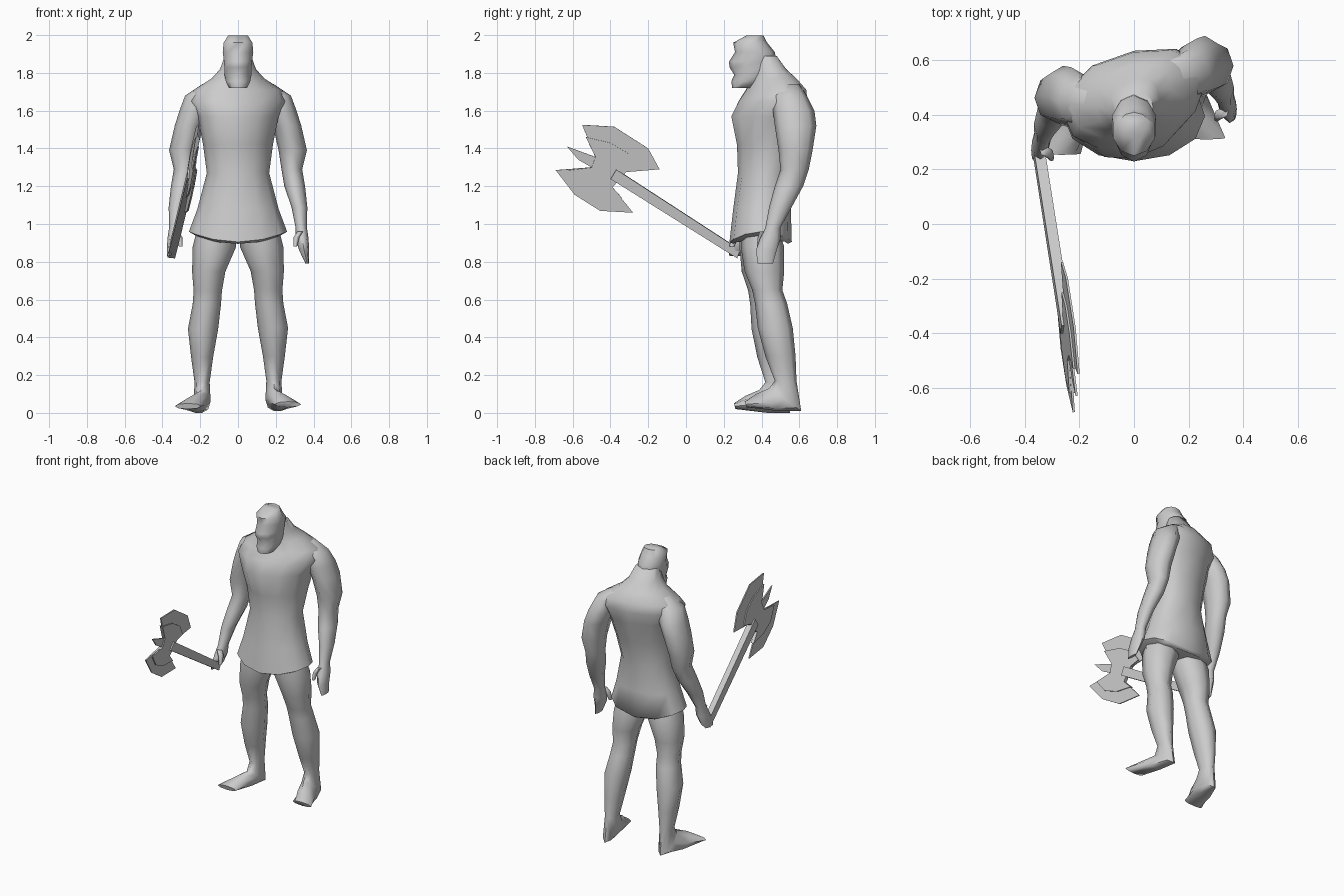
import bpy, bmesh, math
from mathutils import Vector

cube = bpy.data.objects.get("Cube")
if cube:
    bpy.data.objects.remove(cube)

mat = bpy.data.materials.new("plain grey")
mat.use_nodes = True
grey = (0.6, 0.6, 0.6, 1)
mat.diffuse_color = grey
mat.node_tree.nodes["Principled BSDF"].inputs["Base Color"].default_value = grey


def finish(name, bm, angle):
    bmesh.ops.recalc_face_normals(bm, faces=bm.faces)
    mesh = bpy.data.meshes.new(name)
    bm.to_mesh(mesh)
    bm.free()
    mesh.materials.append(mat)
    obj = bpy.data.objects.new(name, mesh)
    bpy.context.collection.objects.link(obj)
    bpy.ops.object.select_all(action='DESELECT')
    bpy.context.view_layer.objects.active = obj
    obj.select_set(True)
    bpy.ops.object.shade_smooth_by_angle(angle=math.radians(angle))
    return obj


def loft(name, rings, sides=8, warp=lambda p: p, back_power=1):
    """Skin oval rings: centre x, half width, front y, back y, front z, (back z).
    A back_power under 1 squares off the back half."""
    bm = bmesh.new()
    loops = []
    for x, rx, yf, yb, zf, *rest in rings:
        zb = rest[0] if rest else zf
        loop = []
        for i in range(sides):
            a = math.tau * i / sides
            t = (1 - math.cos(a)) / 2
            s = math.sin(a)
            if t > 0.5:
                s = math.copysign(abs(s) ** back_power, s) if abs(s) > 0.01 else 0
            p = Vector((x + rx * s, yf + (yb - yf) * t, zf + (zb - zf) * t))
            loop.append(bm.verts.new(warp(p)))
        loops.append(loop)
    for a, b in zip(loops, loops[1:]):
        for i in range(sides):
            j = (i + 1) % sides
            bm.faces.new((a[i], a[j], b[j], b[i]))
    bm.faces.new(loops[0])
    bm.faces.new(loops[-1])
    return finish(name, bm, 65)


# Torso and tunic: left shoulder drawn back, hem lifted at the sides
def twist(p):
    k = 0.2 * min(1, max(0, (p.z - 1.1) / 0.5))
    lift = 0.8 * p.x * p.x if p.z < 1 else 0
    return Vector((p.x, p.y + k * p.x, p.z + lift))


loft("torso_and_tunic", [
    (0, .21, .25, .54, .895),
    (0, .26, .23, .56, .905),
    (0, .215, .25, .555, 1.08),
    (0, .165, .275, .55, 1.27),
    (0, .185, .27, .58, 1.42),
    (0, .215, .24, .62, 1.57),
    (0, .26, .28, .635, 1.65),
    (0, .235, .32, .63, 1.71),
    (0, .14, .34, .585, 1.77),
    (0, .095, .34, .53, 1.82),
    (0, .07, .35, .48, 1.89)], 12, twist, 0.75)

# Head with brow, nose and jutting jaw
loft("head", [
    (0, .05, .245, .36, 1.72),
    (0, .068, .24, .42, 1.755),
    (0, .075, .255, .46, 1.79),
    (0, .076, .23, .47, 1.83),
    (0, .078, .228, .48, 1.86),
    (0, .085, .26, .47, 1.91),
    (0, .08, .25, .43, 1.96),
    (0, .055, .32, .41, 1.998)], 10)

leg = [
    (.115, .105, .29, .49, .96),
    (.125, .115, .29, .52, .88),
    (.155, .088, .31, .52, .75),
    (.16, .075, .35, .51, .65),
    (.165, .075, .365, .535, .58),
    (.185, .08, .38, .565, .45),
    (.19, .058, .42, .58, .30),
    (.19, .04, .47, .585, .17),
    (.19, .045, .44, .61, .13, .01),
    (.225, .06, .37, .49, .10, .01),
    (.265, .07, .31, .32, .06, .03)]
arm = [
    (.13, .06, .50, .60, 1.74),
    (.20, .08, .46, .64, 1.68),
    (.23, .08, .46, .68, 1.60),
    (.26, .075, .47, .69, 1.52),
    (.29, .075, .49, .67, 1.39),
    (.285, .055, .50, .65, 1.29),
    (.30, .055, .47, .62, 1.20),
    (.325, .042, .44, .56, 1.09),
    (.335, .03, .42, .50, .98),
    (.34, .034, .39, .50, .92),
    (.35, .026, .37, .48, .86),
    (.367, .01, .38, .46, .79)]
thumb = [
    (.33, .015, .39, .43, .96),
    (.31, .015, .38, .42, .93),
    (.303, .01, .375, .40, .88)]


# The right limbs are mirrored and reach further forward
def leg_right(p):
    return Vector((-p.x, p.y - 0.06 * max(0, 1 - p.z), p.z - 0.01 * max(0, 1 - p.z)))


def arm_right(p):
    return Vector((-p.x, p.y - 0.10 - 0.055 * (1.7 - p.z), max(p.z, 0.83)))


for part, rings, mirrored in (("leg", leg, leg_right), ("arm", arm, arm_right),
                              ("thumb", thumb, arm_right)):
    loft("left_" + part, rings)
    loft("right_" + part, rings, warp=mirrored)

# Axe, lying in one slanted plane
plane_normal = Vector((1, 0.08, -0.12)).normalized()


def on_plane(y, z):
    return Vector((-0.43 - 0.08 * y + 0.12 * z, y, z))


def plate(name, outline, half):
    bm = bmesh.new()
    sides = [[bm.verts.new(on_plane(y, z) + plane_normal * s) for y, z in outline]
             for s in (-half, half)]
    for loop in sides:
        bm.faces.new(loop)
    for i in range(len(outline)):
        j = (i + 1) % len(outline)
        bm.faces.new((sides[0][i], sides[0][j], sides[1][j], sides[1][i]))
    return finish(name, bm, 30)


plate("axe_handle", [(.27, .82), (.285, .865), (-.37, 1.29), (-.40, 1.24)], .02)
plate("axe_blades", [
    (-.55, 1.525), (-.38, 1.515), (-.20, 1.40), (-.14, 1.29), (-.32, 1.275),
    (-.39, 1.195), (-.28, 1.06), (-.455, 1.07), (-.59, 1.155), (-.69, 1.285),
    (-.50, 1.30), (-.57, 1.34), (-.63, 1.41), (-.48, 1.355)], .004)
plate("axe_core", [
    (-.53, 1.46), (-.40, 1.43), (-.30, 1.37), (-.25, 1.29), (-.32, 1.275),
    (-.39, 1.195), (-.34, 1.14), (-.46, 1.155), (-.56, 1.20), (-.62, 1.285),
    (-.50, 1.30), (-.48, 1.355)], .011)
